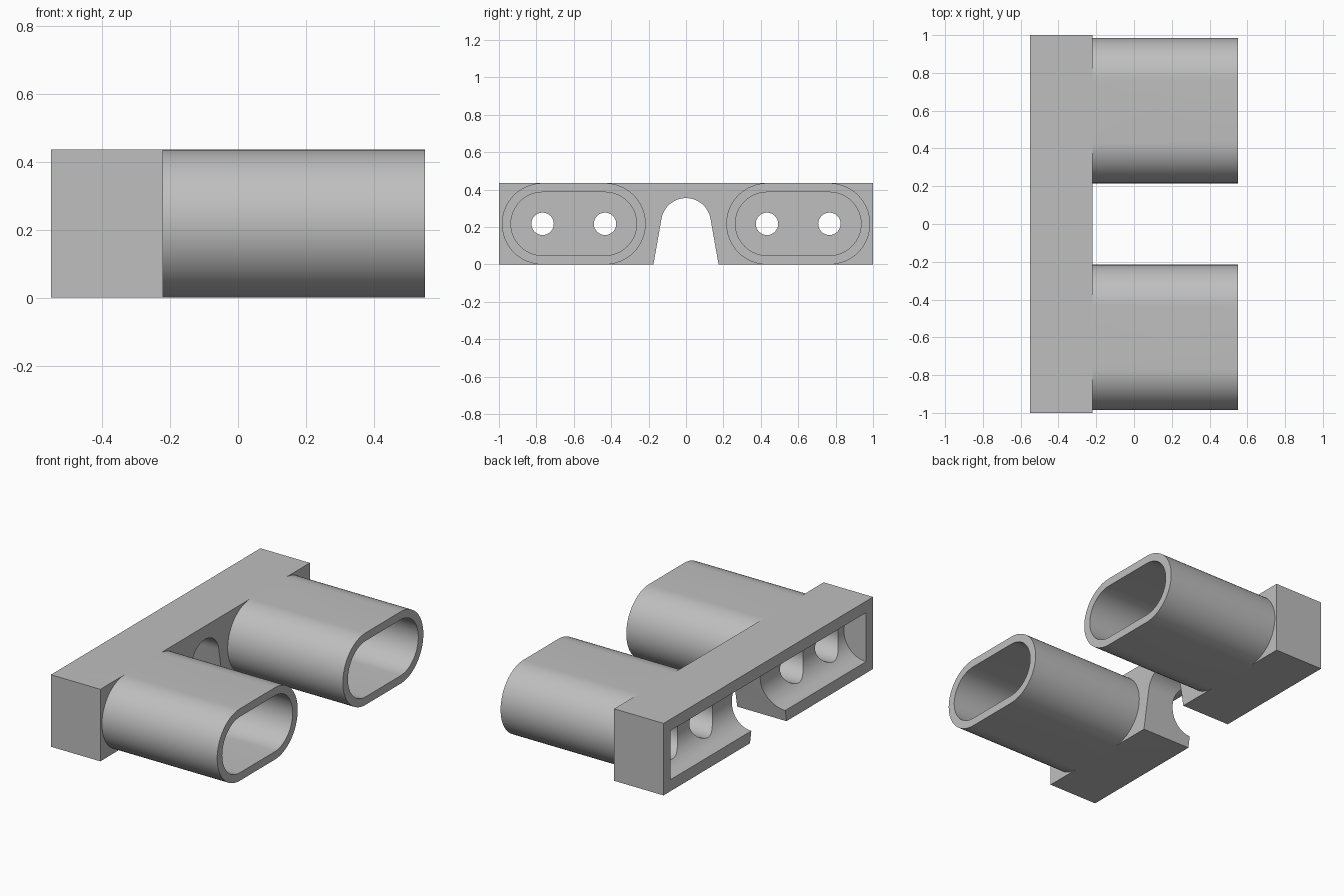
import bpy, bmesh, math
from mathutils import Vector

if "Cube" in bpy.data.objects:
    bpy.data.objects.remove(bpy.data.objects["Cube"], do_unlink=True)

HEIGHT = 0.435
MID = HEIGHT / 2
BACK, SHOULDER, TIP = -0.55, -0.22, 0.55
TUBE_Y, HOLE_OFFSET = 0.6, 0.167

grey = bpy.data.materials.new("plain grey")
grey.use_nodes = True
colour = (0.52, 0.52, 0.52, 1)
grey.diffuse_color = colour
grey.node_tree.nodes["Principled BSDF"].inputs["Base Color"].default_value = colour


def arc(cu, cv, radius, start, end, steps=32):
    """Points on an arc, angles in degrees."""
    angles = [math.radians(start + (end - start) * i / steps) for i in range(steps + 1)]
    return [(cu + radius * math.cos(a), cv + radius * math.sin(a)) for a in angles]


def stadium(cy, radius):
    return (arc(cy + HOLE_OFFSET, MID, radius, -90, 90)
            + arc(cy - HOLE_OFFSET, MID, radius, 90, 270))


def prism(name, profile, start, end, axis="X"):
    """Extrude a closed profile along X (profile in y, z) or Y (profile in x, z)."""
    def place(u, v, w):
        return (w, u, v) if axis == "X" else (u, w, v)
    bm = bmesh.new()
    face = bm.faces.new([bm.verts.new(place(u, v, start)) for u, v in profile])
    extruded = bmesh.ops.extrude_face_region(bm, geom=[face])["geom"]
    shift = Vector(place(0, 0, end - start))
    bmesh.ops.translate(bm, verts=[g for g in extruded if isinstance(g, bmesh.types.BMVert)],
                        vec=shift)
    bmesh.ops.recalc_face_normals(bm, faces=bm.faces)
    mesh = bpy.data.meshes.new(name)
    bm.to_mesh(mesh)
    bm.free()
    mesh.materials.append(grey)
    obj = bpy.data.objects.new(name, mesh)
    bpy.context.collection.objects.link(obj)
    return obj


def combine(target, tool, operation):
    """Apply a boolean, then discard the tool."""
    mod = target.modifiers.new(operation, "BOOLEAN")
    mod.operation, mod.object, mod.solver = operation, tool, "EXACT"
    bpy.context.view_layer.objects.active = target
    bpy.ops.object.modifier_apply(modifier=mod.name)
    bpy.data.objects.remove(tool, do_unlink=True)


# Crossbar with two tubes fused to its front
bracket = prism("double_tube_bracket", [(-1, 0), (1, 0), (1, HEIGHT), (-1, HEIGHT)],
                BACK, SHOULDER)
for side in (-1, 1):
    combine(bracket, prism("tube", stadium(side * TUBE_Y, MID), SHOULDER - 0.02, TIP), "UNION")

# Tube bores, ending at the crossbar
for side in (-1, 1):
    combine(bracket, prism("bore", stadium(side * TUBE_Y, 0.169), SHOULDER, TIP + 0.1),
            "DIFFERENCE")

# Half-round channel along the back
channel = arc(BACK, MID, 0.148, -90, 90) + [(BACK - 0.1, MID + 0.148), (BACK - 0.1, MID - 0.148)]
combine(bracket, prism("channel", channel, -0.933, 0.933, "Y"), "DIFFERENCE")

# Tapered arch through the middle
arch = arc(0, 0.222, 0.133, 10, 170) + [(-0.183, -0.05), (0.183, -0.05)]
combine(bracket, prism("arch", arch, BACK - 0.1, SHOULDER + 0.1), "DIFFERENCE")

# Screw holes with wider recesses on the channel side
for side in (-1, 1):
    for offset in (-HOLE_OFFSET, HOLE_OFFSET):
        y = side * TUBE_Y + offset
        recess = arc(y, MID, 0.11, 0, 360, 40)[:-1]
        hole = arc(y, MID, 0.06, 0, 360)[:-1]
        combine(bracket, prism("recess", recess, BACK - 0.05, SHOULDER - 0.05), "DIFFERENCE")
        combine(bracket, prism("hole", hole, BACK - 0.05, SHOULDER + 0.1), "DIFFERENCE")

# Smooth curved walls, sharp rims
bpy.ops.object.select_all(action="DESELECT")
bracket.select_set(True)
bpy.context.view_layer.objects.active = bracket
bpy.ops.object.shade_smooth_by_angle(angle=math.radians(30))
